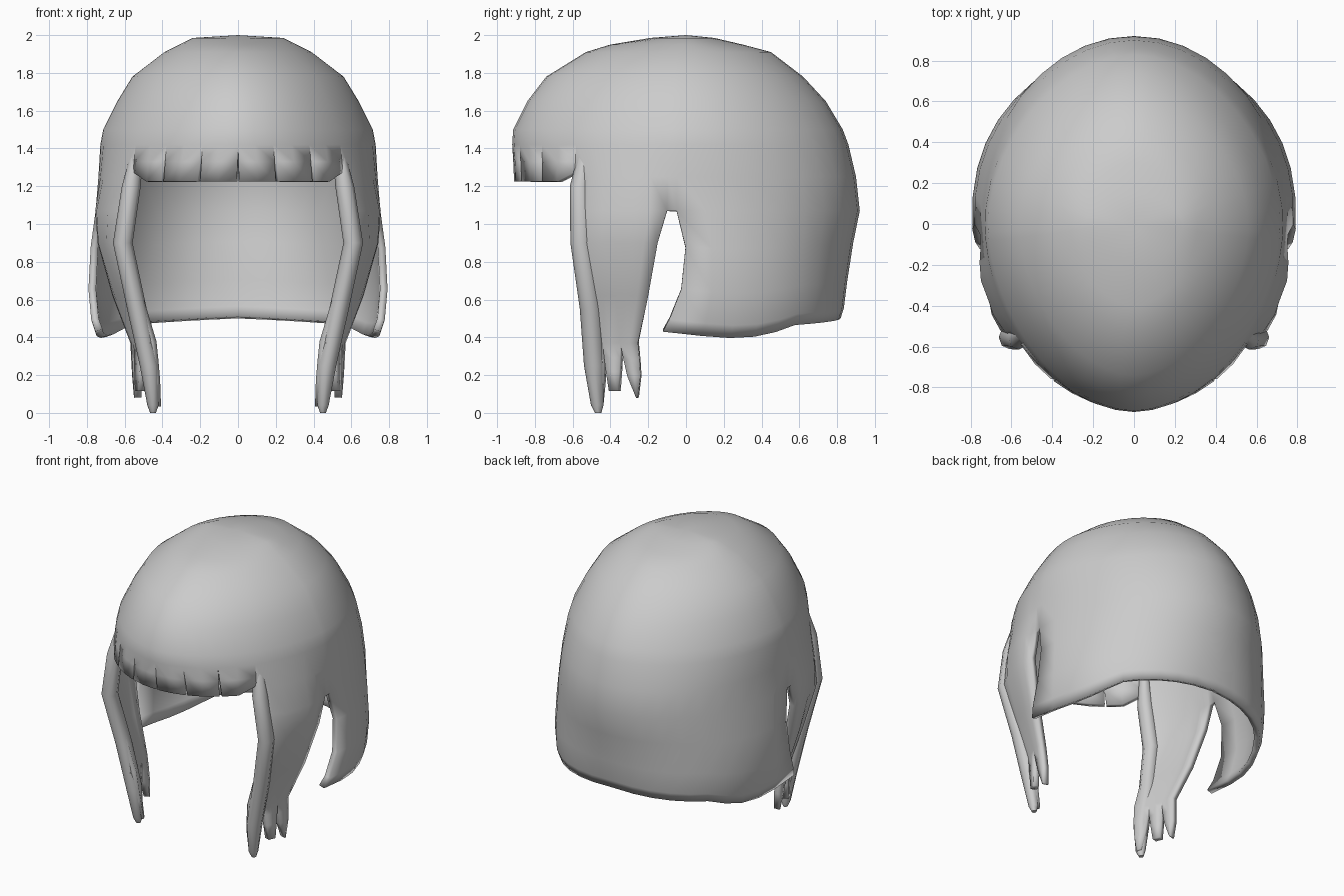
import bpy
import bmesh
from math import sin, cos, pi
from mathutils import Vector

default_cube = bpy.data.objects.get("Cube")
if default_cube:
    bpy.data.objects.remove(default_cube)

grey = bpy.data.materials.new("hair grey")
grey.use_nodes = True
colour = (0.6, 0.6, 0.6, 1)
grey.diffuse_color = colour
grey.node_tree.nodes["Principled BSDF"].inputs["Base Color"].default_value = colour

# Head sections: height, half width, front depth, back depth
SECTIONS = [
    (1.985, 0.24, 0.19, 0.15), (1.95, 0.31, 0.4, 0.3), (1.91, 0.39, 0.53, 0.45),
    (1.78, 0.56, 0.74, 0.62), (1.65, 0.64, 0.84, 0.74), (1.5, 0.715, 0.915, 0.83),
    (1.42, 0.73, 0.92, 0.86), (1.25, 0.74, 0.91, 0.9), (1.07, 0.755, 0.91, 0.92),
    (0.85, 0.785, 0.9, 0.875), (0.6, 0.795, 0.9, 0.84), (0.38, 0.76, 0.9, 0.82),
]
RING = 1.42      # bottom of the crown
GAP = 1.07       # top of the opening behind each side lock
FRINGE_END, LOCK_END, CURTAIN_START = 0.86, 1.46, 1.516


def lerp(a, b, t):
    return a + (b - a) * t


def clamp(t):
    return min(max(t, 0), 1)


def section(z):
    for upper, lower in zip(SECTIONS, SECTIONS[1:]):
        if z >= lower[0]:
            t = (upper[0] - z) / (upper[0] - lower[0])
            return [lerp(p, q, t) for p, q in zip(upper[1:], lower[1:])]
    return SECTIONS[-1][1:]


def surface(angle, z):
    """Point on the head at an angle measured from the front towards the left."""
    width, front, back = section(z)
    s, c = max(sin(angle), 0), cos(angle)
    if angle > pi - 0.001:
        s = 0
    # Squarer towards the hem, flatter on the diagonals of the crown
    power = 0.85 + 0.15 * clamp((z - 0.4) / 0.5) + 0.1 * clamp((z - 1.2) / 0.3)
    depth = -front if c > 0 else back
    return Vector((width * s ** power, depth * abs(c) ** power, z))


def spread(start, end, steps):
    return [lerp(start, end, i / steps) for i in range(steps + 1)]


def patch(bm, rows):
    """Quads between rows of points, rows running downwards."""
    verts = [[bm.verts.new(p) for p in row] for row in rows]
    for high, low in zip(verts, verts[1:]):
        for i in range(len(high) - 1):
            bm.faces.new((high[i], low[i], low[i + 1], high[i + 1]))


def finish(name, bm, thickness):
    mesh = bpy.data.meshes.new(name)
    bm.to_mesh(mesh)
    bm.free()
    obj = bpy.data.objects.new(name, mesh)
    bpy.context.collection.objects.link(obj)
    mesh.materials.append(grey)
    mirror = obj.modifiers.new("mirror", "MIRROR")
    mirror.merge_threshold = 0.002
    if thickness:
        shell = obj.modifiers.new("thickness", "SOLIDIFY")
        shell.thickness = thickness
        shell.offset = -1
    bpy.ops.object.select_all(action="DESELECT")
    obj.select_set(True)
    bpy.context.view_layer.objects.active = obj
    bpy.ops.object.shade_smooth_by_angle(angle=1.0)


bm = bmesh.new()
fringe = spread(0, FRINGE_END, 6)
lock = spread(FRINGE_END, LOCK_END, 6)
curtain = spread(CURTAIN_START, pi, 10)

# Crown
columns = fringe + lock[1:] + curtain
levels = [s[0] for s in SECTIONS if s[0] >= RING]
patch(bm, [[surface(a, z) for a in columns] for z in levels])
pole = Vector((0, 0, 2))
for a, b in zip(columns, columns[1:]):
    bm.faces.new([bm.verts.new(p) for p in (pole, surface(a, levels[0]), surface(b, levels[0]))])

# Fringe: strands split by thin notches
for k in range(3):
    angles = fringe[2 * k:2 * k + 3]
    rows = []
    for z, squeeze in ((RING, 0), (1.33, 0.03), (1.225, 0.07)):
        row = []
        for a in angles:
            fixed = a == FRINGE_END
            drop = 0.05 if fixed and z < 1.3 else 0
            row.append(surface(a if fixed else lerp(a, angles[1], squeeze), z + drop))
        rows.append(row)
    patch(bm, rows)

# Side lock: a grooved sheet that bulges outwards and narrows downwards
upper = (RING, 1.25, GAP)
steps = spread(0, 1, 6)


def bulge(t, amount):
    groove = 0.3 if t == 0.5 else 0
    return Vector((amount * (sin(pi * t) - groove), 0, 0))


rows = [[surface(a, z) + bulge(t, amount) for a, t in zip(lock, steps)]
        for z, amount in zip(upper, (0, 0.01, 0.035))]
edges = [
    (0.9, (0.61, -0.59), (0.74, -0.15), 0.05),
    (0.62, (0.54, -0.55), (0.665, -0.2), 0.035),
    (0.37, (0.465, -0.535), (0.57, -0.255), 0.02),
]
for z, front, rear, amount in edges:
    a, b = Vector((*front, z)), Vector((*rear, z))
    rows.append([a.lerp(b, t) + bulge(t, amount) for t in steps])
patch(bm, rows)

# Pointed ends of the side lock
tips = [(0.45, -0.47, 0.03), (0.535, -0.385, 0.115), (0.55, -0.26, 0.08)]
for k, (tip, end_width) in enumerate(zip(tips, (0.3, 0.5, 0.1))):
    top = rows[-1][2 * k:2 * k + 3]
    tip = Vector(tip)
    ends = [top]
    for t, width in ((0.3, 0.9), (0.6, 0.75), (1, end_width)):
        ends.append([top[1].lerp(tip, t) + (p - top[1]) * width for p in top])
    patch(bm, ends)

# Bridge above the gap
patch(bm, [[surface(a, z) for a in (LOCK_END, CURTAIN_START)] for z in upper])

# Back curtain with an uneven hem
rows = [[surface(a, z) for a in curtain] for z in upper]
for depth in (0.3, 0.65, 0.9, 1):
    row = []
    for a in curtain:
        t = (a - CURTAIN_START) / (pi - CURTAIN_START)
        hem = 0.43 - 0.05 * sin(min(pi * t / 0.5, pi)) + 0.07 * t
        p = surface(a, lerp(GAP, hem, depth))
        p.y += (0.25 * depth - 0.3 * depth ** 2) * (1 - t) ** 2
        if depth == 1:
            p.x *= 0.985
            p.y *= 0.985
        row.append(p)
    rows.append(row)
patch(bm, rows)

bmesh.ops.remove_doubles(bm, verts=bm.verts, dist=0.0005)
finish("hair_shell", bm, 0.04)

# Front strands: thick tapered locks framing the face
bm = bmesh.new()
path = [
    (0.53, -0.53, 1.4, 0.03), (0.565, -0.56, 1.2, 0.05), (0.61, -0.555, 0.9, 0.052),
    (0.535, -0.505, 0.55, 0.052), (0.47, -0.485, 0.25, 0.05), (0.45, -0.47, 0.04, 0.03),
    (0.45, -0.465, 0, 0.015),
]
sides = 8
rows = []
for x, y, z, r in path:
    rows.append([Vector((x + r * sin(a), y - 1.1 * r * cos(a), z)) for a in spread(0, 2 * pi, sides)])
patch(bm, rows)
bmesh.ops.remove_doubles(bm, verts=bm.verts, dist=0.0005)
bmesh.ops.holes_fill(bm, edges=bm.edges, sides=sides)
bmesh.ops.recalc_face_normals(bm, faces=bm.faces)
finish("front_strands", bm, 0)
